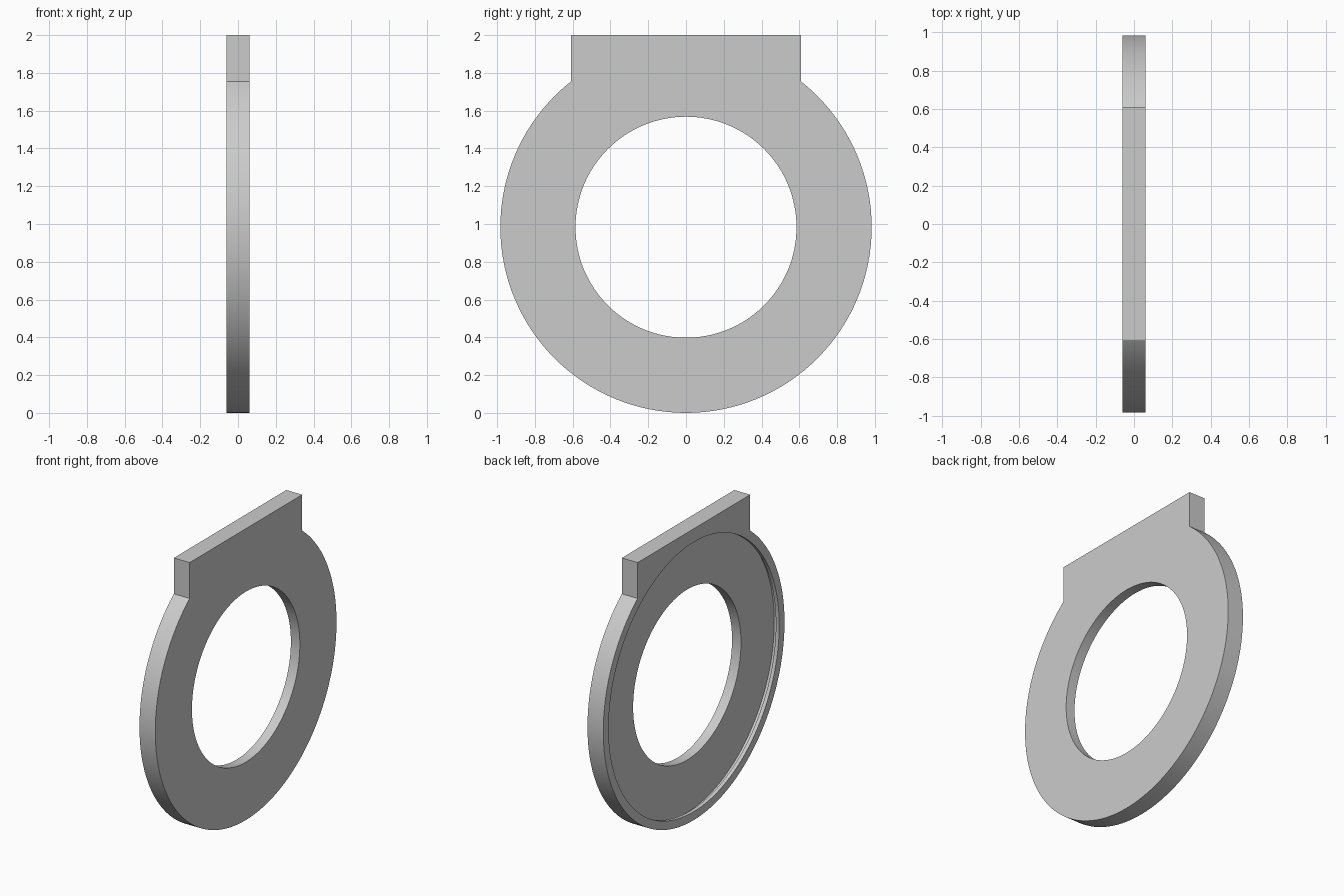
import bpy, math

cube = bpy.data.objects.get("Cube")
if cube:
    bpy.data.objects.remove(cube, do_unlink=True)

CENTRE_Z, RADIUS, HALF = 0.983, 0.983, 0.06

grey = bpy.data.materials.new("plain grey")
grey.use_nodes = True
colour = (0.6, 0.6, 0.6, 1)
grey.diffuse_color = colour
grey.node_tree.nodes["Principled BSDF"].inputs["Base Color"].default_value = colour


def disc(name, radius, x0, x1):
    """Disc lying across the x axis between x0 and x1."""
    bpy.ops.mesh.primitive_cylinder_add(
        vertices=128, radius=radius, depth=x1 - x0,
        location=((x0 + x1) / 2, 0, CENTRE_Z), rotation=(0, math.pi / 2, 0))
    obj = bpy.context.object
    obj.name = name
    bpy.ops.object.transform_apply(location=True, rotation=True, scale=True)
    return obj


def combine(target, tool, operation):
    tool.hide_render = True
    mod = target.modifiers.new(tool.name, 'BOOLEAN')
    mod.operation, mod.object, mod.solver = operation, tool, 'EXACT'
    bpy.context.view_layer.objects.active = target
    bpy.ops.object.modifier_apply(modifier=mod.name)
    bpy.data.objects.remove(tool, do_unlink=True)


# Round plate with a straight mounting tab on top
plate = disc("ring_plate", RADIUS, -HALF, HALF)
bpy.ops.mesh.primitive_cube_add(size=1, location=(0, 0, 1.8))
tab = bpy.context.object
tab.name = "top_tab"
tab.scale = (2 * HALF, 1.22, 0.4)
bpy.ops.object.transform_apply(location=True, scale=True)
combine(plate, tab, 'UNION')

# Central opening, shallow recess on one face, and the groove round its floor
combine(plate, disc("opening_cutter", 0.585, -0.2, 0.2), 'DIFFERENCE')
combine(plate, disc("recess_cutter", 0.925, -0.2, -0.008), 'DIFFERENCE')
combine(plate, disc("groove_cutter", 0.945, -0.035, -0.008), 'DIFFERENCE')

plate.data.materials.clear()
plate.data.materials.append(grey)
bpy.ops.object.select_all(action='DESELECT')
plate.select_set(True)
bpy.context.view_layer.objects.active = plate
bpy.ops.object.shade_smooth_by_angle(angle=math.radians(30))
